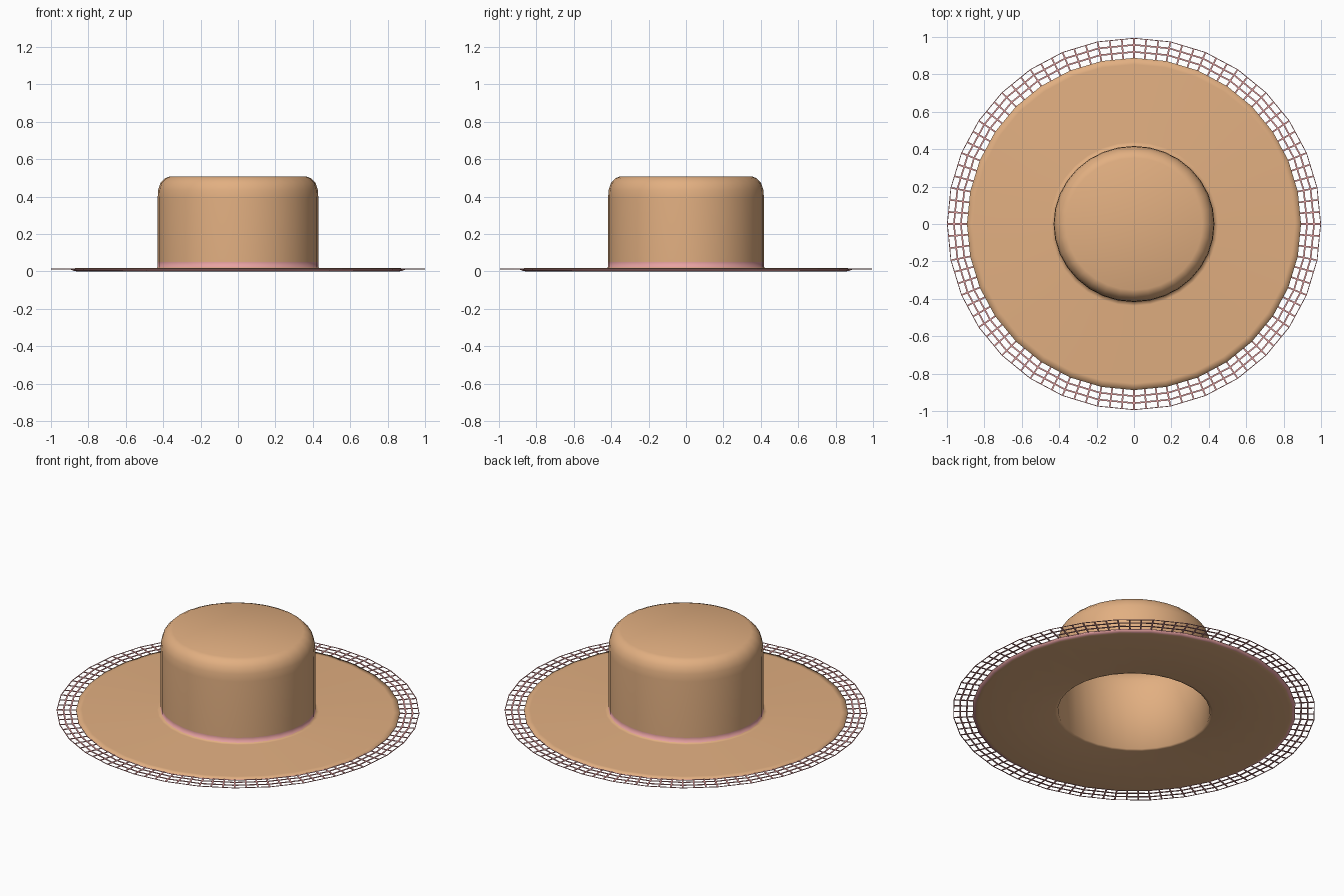
import bpy, bmesh, math

if "Cube" in bpy.data.objects:
    bpy.data.objects.remove(bpy.data.objects["Cube"])

SIDES = 32


def material(name, rgb):
    m = bpy.data.materials.new(name)
    m.diffuse_color = (*rgb, 1)
    m.use_nodes = True
    m.node_tree.nodes["Principled BSDF"].inputs["Base Color"].default_value = m.diffuse_color
    return m


felt = material("felt", (0.76, 0.43, 0.22))
trim = material("trim_pink", (0.80, 0.36, 0.36))


def make_object(name, bm, mats, smooth):
    me = bpy.data.meshes.new(name)
    bm.normal_update()
    bm.to_mesh(me)
    bm.free()
    for m in mats:
        me.materials.append(m)
    for p in me.polygons:
        p.use_smooth = smooth
    ob = bpy.data.objects.new(name, me)
    bpy.context.collection.objects.link(ob)
    return ob


def ring(bm, rx, ry, z, split=1):
    # Elliptical ring; straight sides may be split into equal pieces
    corners = [(rx * math.cos(2 * math.pi * i / SIDES),
                ry * math.sin(2 * math.pi * i / SIDES)) for i in range(SIDES)]
    out = []
    for i, a in enumerate(corners):
        b = corners[(i + 1) % SIDES]
        for k in range(split):
            t = k / split
            out.append(bm.verts.new((a[0] + (b[0] - a[0]) * t,
                                     a[1] + (b[1] - a[1]) * t, z)))
    return out


def bridge(bm, a, b, mat=0):
    n = len(a)
    for i in range(n):
        f = bm.faces.new((a[i], b[i], b[(i + 1) % n], a[(i + 1) % n]))
        f.material_index = mat


# Crown and brim: one thin shell (rx, ry, z, material of the strip below)
profile = [
    (0.365, 0.353, 0.508, 0), (0.39, 0.378, 0.498, 0), (0.415, 0.402, 0.472, 0),
    (0.427, 0.414, 0.435, 0), (0.43, 0.417, 0.39, 0), (0.43, 0.417, 0.05, 1),
    (0.43, 0.417, 0.02, 0), (0.45, 0.438, 0.018, 0), (0.86, 0.853, 0.018, 0),
    (0.893, 0.888, 0.015, 1), (0.893, 0.888, 0.009, 1), (0.875, 0.869, 0.002, 0),
    (0.86, 0.853, 0.0, 0), (0.44, 0.428, 0.0, 0), (0.424, 0.411, 0.004, 0),
    (0.424, 0.411, 0.39, 0), (0.421, 0.408, 0.435, 0), (0.41, 0.397, 0.468, 0),
    (0.387, 0.375, 0.492, 0), (0.363, 0.351, 0.502, 0),
]
bm = bmesh.new()
rings = [ring(bm, *p[:3]) for p in profile]
for i in range(len(rings) - 1):
    bridge(bm, rings[i], rings[i + 1], profile[i][3])
bm.faces.new(rings[0])
bm.faces.new(rings[-1][::-1])
bmesh.ops.recalc_face_normals(bm, faces=bm.faces[:])
hat = make_object("crown_and_brim", bm, [felt, trim], True)

# Woven edge: three rows of cells, inset and opened to leave flat strips
bm = bmesh.new()
rows = 3
loops = []
for j in range(rows + 1):
    t = j / rows
    loops.append(ring(bm, 0.888 + 0.112 * t, 0.883 + 0.112 * t, 0.013, 3))
for j in range(rows):
    bridge(bm, loops[j], loops[j + 1])
cells = bm.faces[:]
bm.normal_update()
bmesh.ops.inset_individual(bm, faces=cells, thickness=0.006)
bmesh.ops.delete(bm, geom=cells, context='FACES')
edge = make_object("woven_brim_edge", bm, [trim], False)
sol = edge.modifiers.new("thickness", 'SOLIDIFY')
sol.thickness = 0.003
sol.offset = 0
